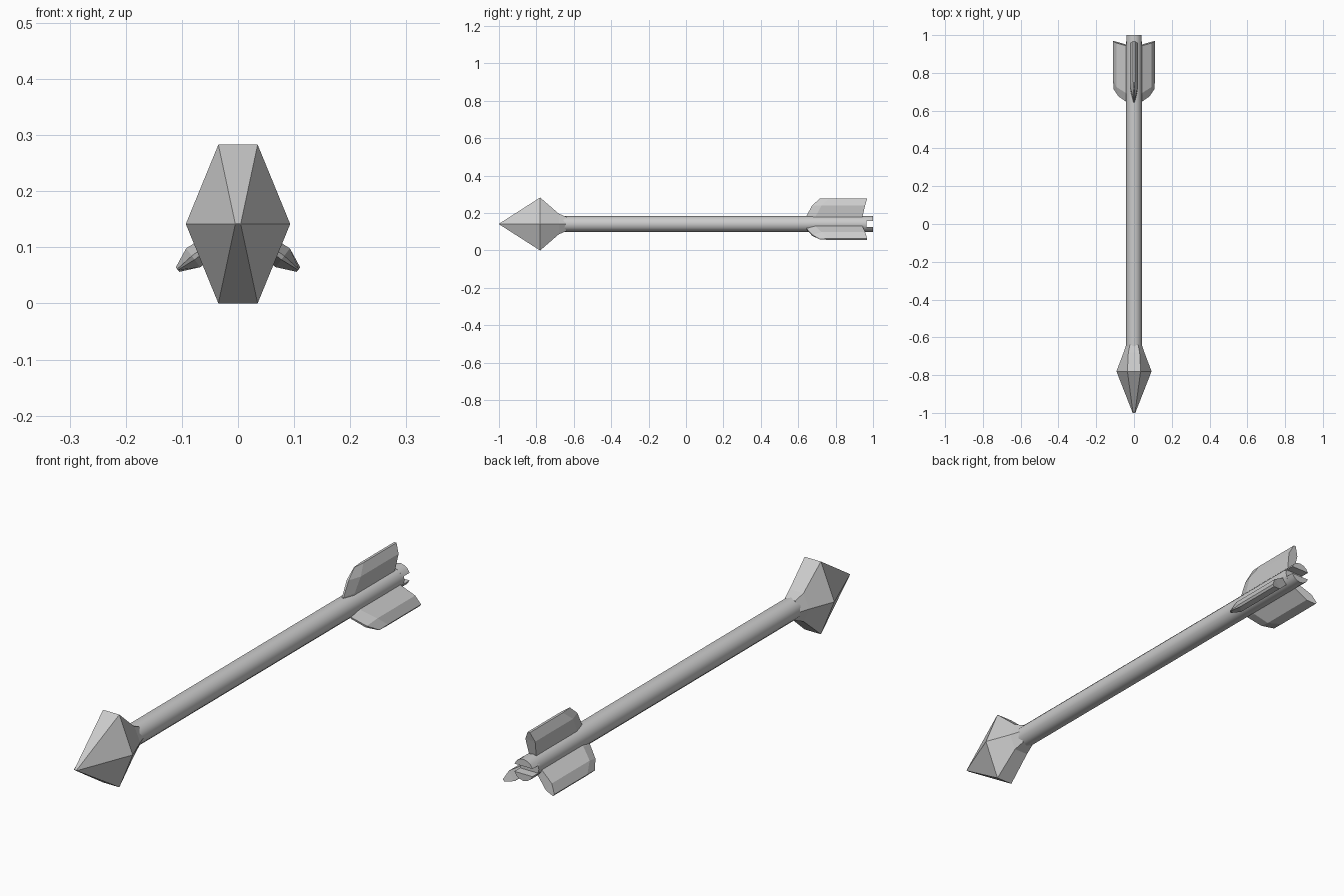
import bpy, bmesh
from math import sin, cos, pi, radians, asin

if "Cube" in bpy.data.objects:
    bpy.data.objects.remove(bpy.data.objects["Cube"])

CZ = 0.1415   # height of the arrow axis
R = 0.042     # shaft radius


def loft(name, rings, smooth=False):
    """Skin a list of equal-length rings and cap both ends."""
    bm = bmesh.new()
    rows = [[bm.verts.new(p) for p in ring] for ring in rings]
    n = len(rows[0])
    for a, b in zip(rows, rows[1:]):
        for i in range(n):
            j = (i + 1) % n
            bm.faces.new((a[i], a[j], b[j], b[i]))
    bm.faces.new(rows[0][::-1])
    bm.faces.new(rows[-1])
    bmesh.ops.recalc_face_normals(bm, faces=bm.faces)
    me = bpy.data.meshes.new(name)
    bm.to_mesh(me)
    bm.free()
    ob = bpy.data.objects.new(name, me)
    bpy.context.collection.objects.link(ob)
    if smooth:
        bpy.context.view_layer.objects.active = ob
        ob.select_set(True)
        bpy.ops.object.shade_smooth_by_angle(angle=radians(40))
        ob.select_set(False)
    return ob


# Shaft
circle = [(R * cos(2 * pi * i / 12), R * sin(2 * pi * i / 12)) for i in range(12)]
loft("shaft", [[(x, y, CZ + z) for x, z in circle] for y in (-0.68, 0.965)], True)

# Nock prongs: circle segments above and below the string slot
slot = 0.015
a0 = asin(slot / R)
arc = [a0 + (pi - 2 * a0) * i / 6 for i in range(7)]
for side, label in ((1, "upper"), (-1, "lower")):
    loft(f"nock_prong_{label}",
         [[(R * cos(a), y, CZ + side * R * sin(a)) for a in arc] for y in (0.955, 1.0)], True)

# Arrowhead: six-sided sections (y, waist half-width, ridge half-width, half-height)
sections = [(-1.0, 0.007, 0.005, 0.001), (-0.78, 0.093, 0.035, 0.1415),
            (-0.68, 0.055, 0.030, 0.055), (-0.64, 0.042, 0.022, 0.038)]
loft("arrowhead", [[(w, y, CZ), (t, y, CZ + h), (-t, y, CZ + h),
                    (-w, y, CZ), (-t, y, CZ - h), (t, y, CZ - h)]
                   for y, w, t, h in sections])

# Fins: (radius, half-thickness, leading y, trailing y) from root to outer edge
fin = [(0.02, 0.014, 0.64, 0.938), (0.045, 0.016, 0.645, 0.945),
       (0.10, 0.021, 0.675, 0.958), (0.135, 0.005, 0.715, 0.968)]
for k, ang in enumerate((90, -37, 217)):
    u = (cos(radians(ang)), sin(radians(ang)))
    rings = []
    for r, t, y0, y1 in fin:
        ring = []
        for y, s in ((y0, -0.2), (y0 + 0.05, -1), (y1, -1), (y1, 1), (y0 + 0.05, 1), (y0, 0.2)):
            ring.append((r * u[0] - s * t * u[1], y, CZ + r * u[1] + s * t * u[0]))
        rings.append(ring)
    loft(f"fin_{k + 1}", rings)
